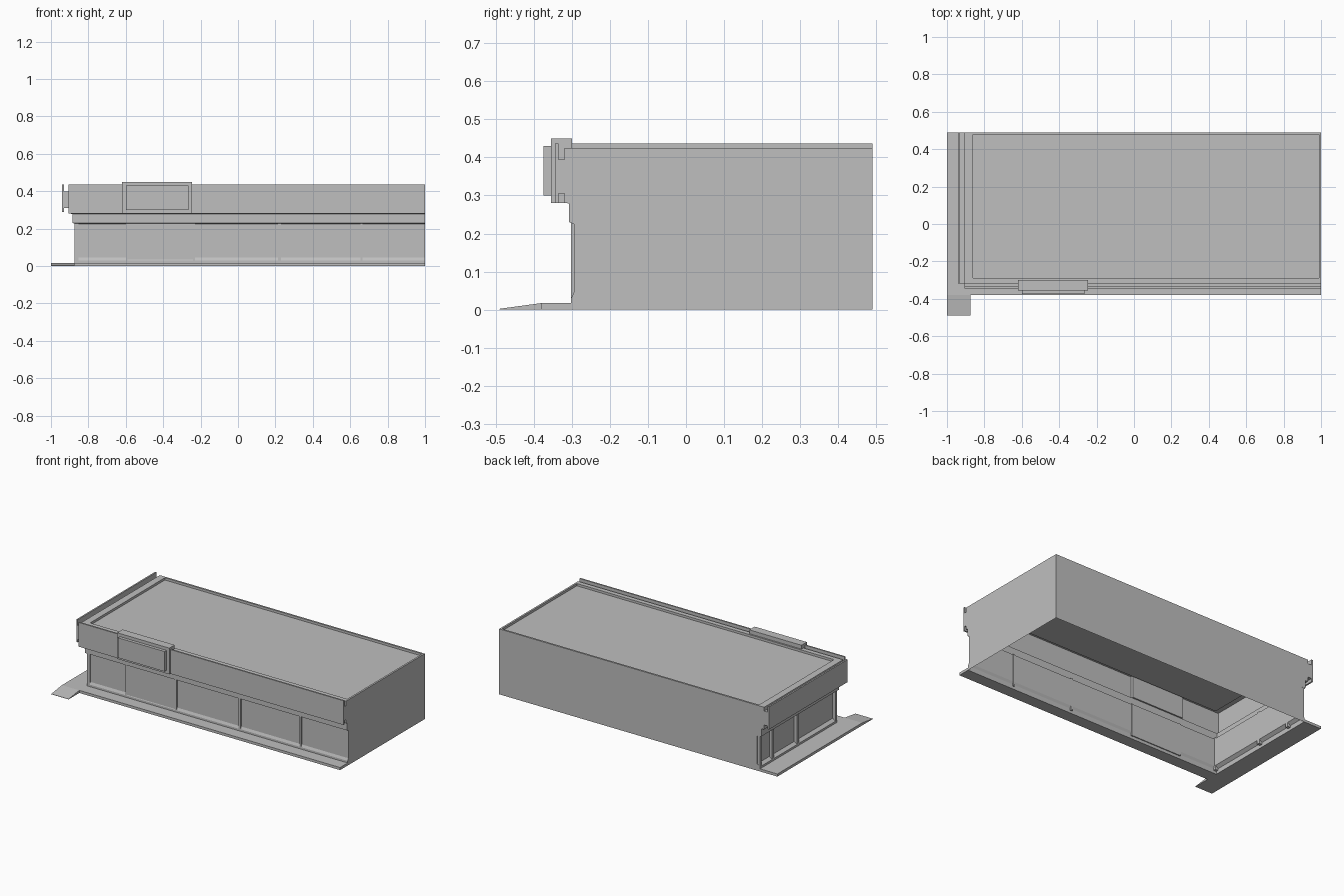
import bpy
import bmesh

old = bpy.data.objects.get("Cube")
if old:
    bpy.data.objects.remove(old, do_unlink=True)

GREY = (0.52, 0.52, 0.52, 1)
grey = bpy.data.materials.new("plain_grey")
grey.use_nodes = True
grey.diffuse_color = GREY
grey.node_tree.nodes["Principled BSDF"].inputs["Base Color"].default_value = GREY


def finish(name, bm):
    bmesh.ops.recalc_face_normals(bm, faces=bm.faces)
    mesh = bpy.data.meshes.new(name)
    bm.to_mesh(mesh)
    bm.free()
    mesh.materials.append(grey)
    obj = bpy.data.objects.new(name, mesh)
    bpy.context.collection.objects.link(obj)
    return obj


def loft(name, rings, caps=(True, True)):
    """Join a stack of four-sided rings."""
    bm = bmesh.new()
    loops = [[bm.verts.new(p) for p in ring] for ring in rings]
    for a, b in zip(loops, loops[1:]):
        for i in range(4):
            j = (i + 1) % 4
            bm.faces.new((a[i], a[j], b[j], b[i]))
    if caps[0]:
        bm.faces.new(loops[0][::-1])
    if caps[1]:
        bm.faces.new(loops[-1])
    return finish(name, bm)


def rect(x, y, z):
    return [(x[0], y[0], z), (x[1], y[0], z), (x[1], y[1], z), (x[0], y[1], z)]


def box(name, x, y, z):
    return loft(name, [rect(x, y, z[0]), rect(x, y, z[1])])


LEFT, FRONT, RIGHT, BACK = -0.875, -0.302, 1.0, 0.49

# Building shell, open below: front offset, side offset, height, inset of plain walls
profile = [
    (0, 0, 0, 0), (0, 0, 0.03, 0),
    (-0.007, -0.02, 0.045, 0), (-0.007, -0.02, 0.225, 0),
    (0.006, 0.01, 0.23, 0), (0.006, 0.01, 0.279, 0),
    (0.018, 0.03, 0.281, 0), (0.018, 0.03, 0.425, 0),
    (-0.012, -0.015, 0.425, 0.012), (-0.012, -0.015, 0.41, 0.012),
]
loft("building_shell",
     [rect((LEFT - dx, RIGHT - i), (FRONT - dy, BACK - i), z) for dy, dx, z, i in profile],
     caps=(False, True))

# Shopfront posts and flush door panel
for i, (a, b) in enumerate([(-0.875, -0.855), (-0.6, -0.59), (-0.24, -0.23),
                            (0.215, 0.23), (0.655, 0.665)]):
    box(f"front_post_{i + 1}", (a, b), (FRONT, FRONT + 0.008), (0.018, 0.23))
box("front_door", (-0.59, -0.24), (FRONT + 0.002, FRONT + 0.008), (0.018, 0.228))
for i, (a, b) in enumerate([(-0.302, -0.285), (0.09, 0.11), (0.345, 0.365), (0.475, 0.489)]):
    box(f"side_post_{i + 1}", (LEFT, LEFT + 0.021), (a, b), (0.018, 0.23))

# Pavement with a sloping corner ramp
box("front_pavement", (LEFT, RIGHT), (-0.38, FRONT), (0, 0.017))
box("side_pavement", (-1, LEFT), (-0.38, BACK), (0, 0.017))
loft("corner_ramp", [
    [(x, -0.38, 0), (x, -0.49, 0), (x, -0.49, 0.002), (x, -0.38, 0.017)]
    for x in (-1, LEFT)])

# Fascia boards standing off the walls on rails
box("front_fascia_board", (-0.905, RIGHT), (-0.345, -0.335), (0.28, 0.437))
box("front_fascia_rail", (-0.905, RIGHT), (-0.335, -0.32), (0.305, 0.395))
box("side_fascia_board", (-0.94, -0.93), (-0.317, BACK), (0.29, 0.437))
box("side_fascia_rail", (-0.93, -0.905), (-0.317, BACK), (0.31, 0.4))

# Blank sign above the door
box("sign_case", (-0.62, -0.245), (-0.355, -0.3), (0.28, 0.45))
box("sign_panel", (-0.6, -0.265), (-0.375, -0.355), (0.3, 0.43))
